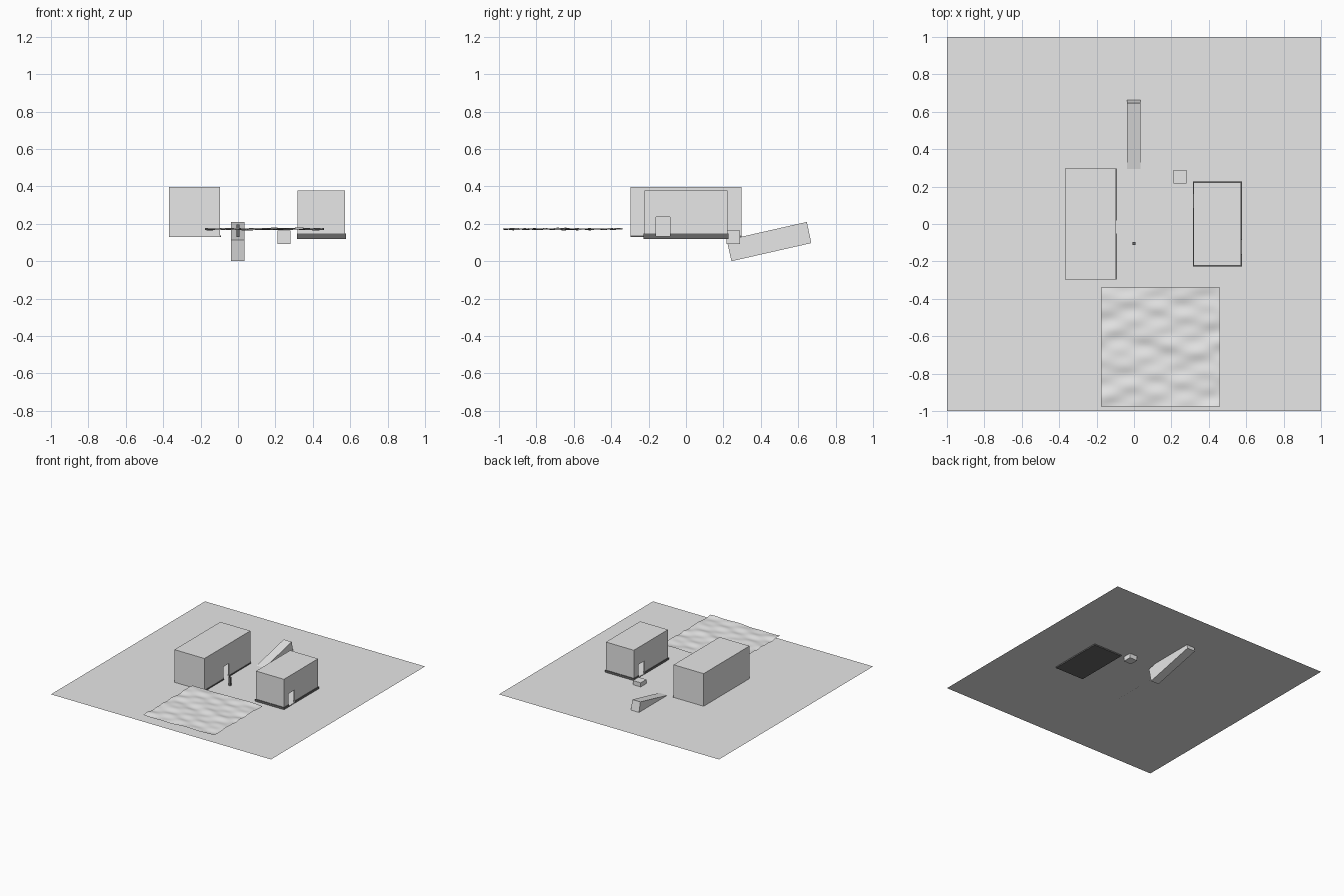
import bpy, bmesh, math
from mathutils import Vector

cube = bpy.data.objects.get("Cube")
if cube:
    bpy.data.objects.remove(cube, do_unlink=True)

GROUND = 0.13
WALL = 0.008


def material(name, value):
    m = bpy.data.materials.new(name)
    m.use_nodes = True
    color = (value, value, value, 1)
    m.diffuse_color = color
    m.node_tree.nodes["Principled BSDF"].inputs["Base Color"].default_value = color
    return m


LIGHT = material("light grey", 0.8)
DARK = material("dark grey", 0.14)


def finish(name, bm, mat):
    mesh = bpy.data.meshes.new(name)
    bm.to_mesh(mesh)
    bm.free()
    mesh.materials.append(mat)
    ob = bpy.data.objects.new(name, mesh)
    bpy.context.scene.collection.objects.link(ob)
    return ob


def box(name, low, high, mat=LIGHT):
    bm = bmesh.new()
    bmesh.ops.create_cube(bm, size=1)
    low, high = Vector(low), Vector(high)
    bmesh.ops.scale(bm, vec=high - low, verts=bm.verts)
    bmesh.ops.translate(bm, vec=(low + high) / 2, verts=bm.verts)
    return finish(name, bm, mat)


def prism(name, x0, x1, profile, mat=LIGHT):
    """Extrude a (y, z) profile along x."""
    bm = bmesh.new()
    face = bm.faces.new([bm.verts.new((x0, y, z)) for y, z in profile])
    moved = bmesh.ops.extrude_face_region(bm, geom=[face])["geom"]
    bmesh.ops.translate(bm, vec=(x1 - x0, 0, 0),
                        verts=[v for v in moved if isinstance(v, bmesh.types.BMVert)])
    bmesh.ops.recalc_face_normals(bm, faces=bm.faces)
    return finish(name, bm, mat)


def side_wall(name, x, y, top, door):
    """Long wall, with a doorway notched into its lower edge."""
    profile = [(-y, GROUND), (-y, top), (y, top), (y, GROUND)]
    if door:
        a, b = door
        profile += [(b, GROUND), (b, 0.236), (a, 0.236), (a, GROUND)]
    prism(name, x, x + WALL, profile)


def building(name, x0, x1, y, top, right_door, left_door):
    side_wall(name + "_right_wall", x0, y, top, right_door)
    side_wall(name + "_left_wall", x1 - WALL, y, top, left_door)
    box(name + "_front_wall", (x0 + WALL, -y, GROUND), (x1 - WALL, WALL - y, top))
    box(name + "_back_wall", (x0 + WALL, y - WALL, GROUND), (x1 - WALL, y, top))
    box(name + "_roof", (x0 + WALL, WALL - y, top - WALL), (x1 - WALL, y - WALL, top))


def skirting(name, x0, x1, y, top, door):
    """Strip along a wall foot, broken at the doorway."""
    for part, a, b in (("front", -y, door[0]), ("back", door[1], y)):
        box(f"{name}_{part}", (x0, a, GROUND), (x1, b, top), DARK)


# Ground sheet
bm = bmesh.new()
bmesh.ops.create_grid(bm, x_segments=1, y_segments=1, size=1)
bmesh.ops.translate(bm, vec=(0, 0, GROUND), verts=bm.verts)
finish("ground", bm, LIGHT)

# Long hall with one doorway
hall_door = (-0.05, 0.02)
building("hall", -0.369, -0.096, 0.298, 0.398, None, hall_door)
skirting("hall_skirting", -0.096, -0.092, 0.298, 0.138, hall_door)

# Smaller house with a doorway on each side, standing on a dark plinth
west, east = (0.086, 0.16), (-0.16, -0.086)
building("house", 0.319, 0.573, 0.222, 0.377, west, east)
box("house_plinth", (0.315, -0.227, 0.12), (0.577, 0.227, GROUND + 0.002), DARK)
box("house_floor", (0.319, -0.214, GROUND + 0.002), (0.573, 0.214, GROUND + 0.004))
skirting("house_right_skirting", 0.315, 0.319, 0.227, 0.147, west)
skirting("house_left_skirting", 0.573, 0.577, 0.227, 0.147, east)
box("house_front_skirting", (0.319, -0.227, GROUND), (0.573, -0.222, 0.147), DARK)
box("house_back_skirting", (0.319, 0.222, GROUND), (0.573, 0.227, 0.147), DARK)

# Tilted ramp, crate and small post
prism("ramp", -0.037, 0.036, [(0.243, 0), (0.67, 0.097), (0.646, 0.21), (0.218, 0.113)])
box("crate", (0.21, 0.216, 0.093), (0.281, 0.288, 0.164))
box("post", (-0.009, -0.113, GROUND), (0.009, -0.095, 0.197), DARK)

# Rippled sheet
bm = bmesh.new()
bmesh.ops.create_grid(bm, x_segments=48, y_segments=48, size=0.318)
for v in bm.verts:
    x, y = v.co.x, v.co.y
    ripple = (math.sin(38 * y + 2.5 * math.sin(9 * x)) + 0.7 * math.sin(14 * x + 21 * y)
              + 0.6 * math.sin(27 * x - 55 * y + 1) + 0.5 * math.sin(19 * x + 70 * y))
    v.co = (x + 0.142, y - 0.657, 0.172 + 0.0028 * ripple)
for f in bm.faces:
    f.smooth = True
finish("rippled_sheet", bm, LIGHT)
